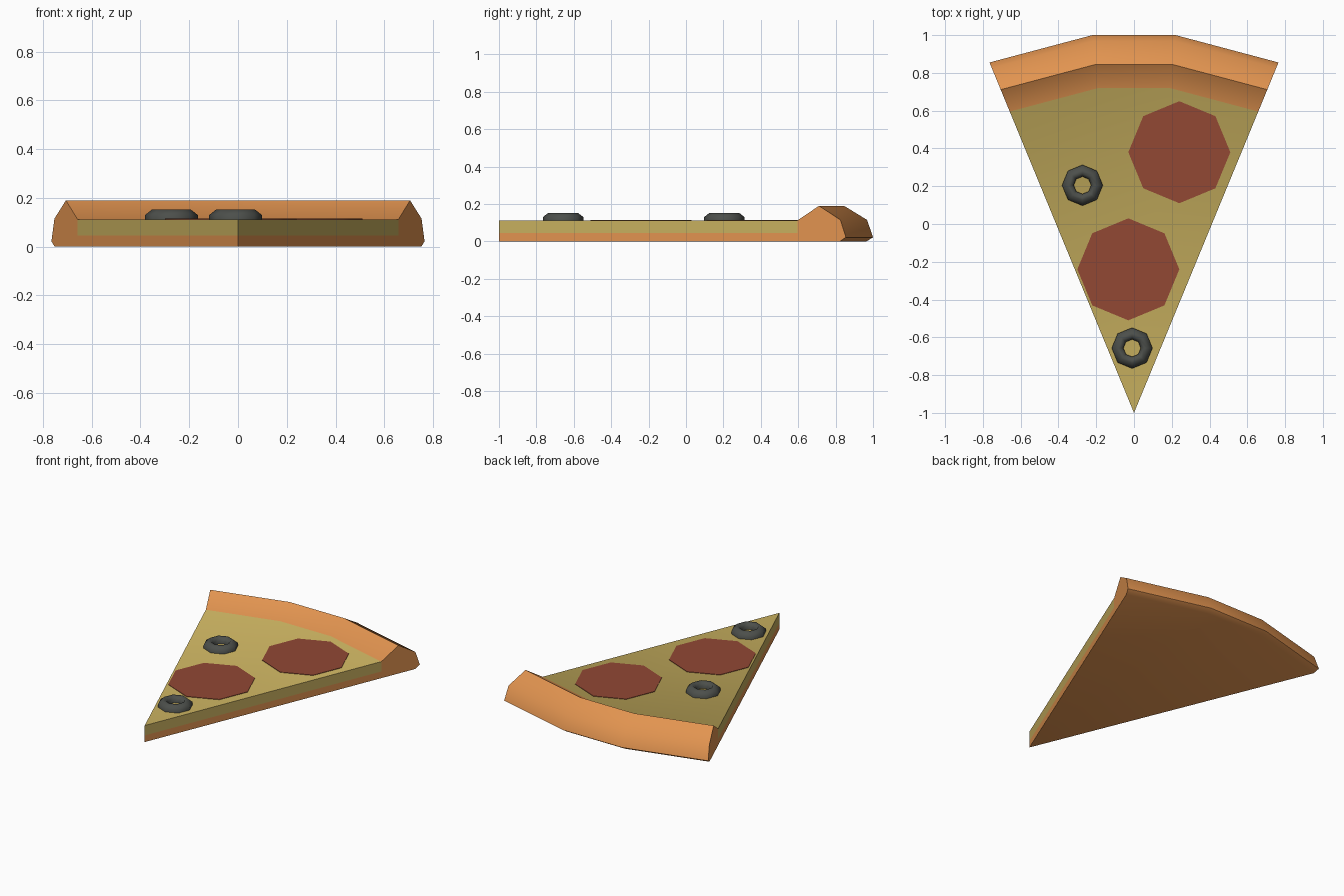
import bpy, bmesh, math

if "Cube" in bpy.data.objects:
    bpy.data.objects.remove(bpy.data.objects["Cube"])


def material(name, srgb):
    m = bpy.data.materials.new(name)
    lin = [((c / 255 + 0.055) / 1.055) ** 2.4 for c in srgb]
    m.diffuse_color = (*lin, 1)
    m.use_nodes = True
    m.node_tree.nodes["Principled BSDF"].inputs["Base Color"].default_value = m.diffuse_color
    return m


CRUST = material("baked crust", (226, 148, 80))
CHEESE = material("cheese", (200, 176, 95))
PEPPERONI = material("pepperoni red", (146, 72, 52))
OLIVE = material("olive black", (76, 79, 75))


def finish(bm, name, mats, angle=45):
    bmesh.ops.recalc_face_normals(bm, faces=bm.faces)
    me = bpy.data.meshes.new(name)
    bm.to_mesh(me)
    bm.free()
    for m in mats:
        me.materials.append(m)
    me.polygons.foreach_set("use_smooth", [True] * len(me.polygons))
    me.set_sharp_from_angle(angle=math.radians(angle))
    ob = bpy.data.objects.new(name, me)
    bpy.context.collection.objects.link(ob)
    return ob


# Slice: crust profile (distance from tip, height) swept over four directions
TOP, MID = 0.112, 0.045
profile = [(1.72, TOP), (1.845, 0.19), (1.968, 0.115), (2.0, 0.022), (1.965, 0.0)]
directions = [(-0.4124, 0.9275), (-0.11, 1), (0.11, 1), (0.4124, 0.9275)]

bm = bmesh.new()
tip_top, tip_mid, tip_low = [bm.verts.new((0, -1, z)) for z in (TOP, MID, 0)]
rows = []
for s, k in directions:
    rows.append([bm.verts.new((s * k * r, k * r - 1, z)) for r, z in profile])


def face(verts, mat):
    bm.faces.new(verts).material_index = mat


for a, b in zip(rows, rows[1:]):
    face((tip_top, b[0], a[0]), 1)
    face((tip_low, a[-1], b[-1]), 0)
    for i in range(len(profile) - 1):
        face((a[i], b[i], b[i + 1], a[i + 1]), 0)

# Cut sides: cheese band above, dough below, crust end behind
for row in (rows[0], rows[-1]):
    x, y, _ = row[0].co
    mid = bm.verts.new((x, y, MID))
    face((tip_top, tip_mid, mid, row[0]), 1)
    face((tip_mid, tip_low, row[-1], mid), 0)
    face([mid] + row, 0)
finish(bm, "pizza_slice", [CRUST, CHEESE])

# Pepperoni: thin octagonal plates
for n, (x, y) in enumerate([(0.24, 0.38), (-0.03, -0.24)], 1):
    bm = bmesh.new()
    bmesh.ops.create_cone(bm, cap_ends=True, segments=8, radius1=0.27, radius2=0.27, depth=0.004)
    ob = finish(bm, f"pepperoni_{n}", [PEPPERONI])
    ob.location = (x, y, TOP + 0.001)

# Olive rings: eight-sided lathe
ring = [(0.108, 0.105), (0.108, 0.13), (0.08, 0.152), (0.062, 0.152), (0.046, 0.13), (0.046, 0.105)]
for n, (x, y) in enumerate([(-0.273, 0.205), (-0.01, -0.657)], 1):
    bm = bmesh.new()
    loops = []
    for i in range(8):
        a = math.tau * i / 8
        loops.append([bm.verts.new((r * math.cos(a), r * math.sin(a), z)) for r, z in ring])
    for i in range(8):
        p, q = loops[i], loops[(i + 1) % 8]
        for j in range(len(ring)):
            k = (j + 1) % len(ring)
            bm.faces.new((p[j], q[j], q[k], p[k]))
    ob = finish(bm, f"olive_ring_{n}", [OLIVE], 60)
    ob.location = (x, y, 0)
